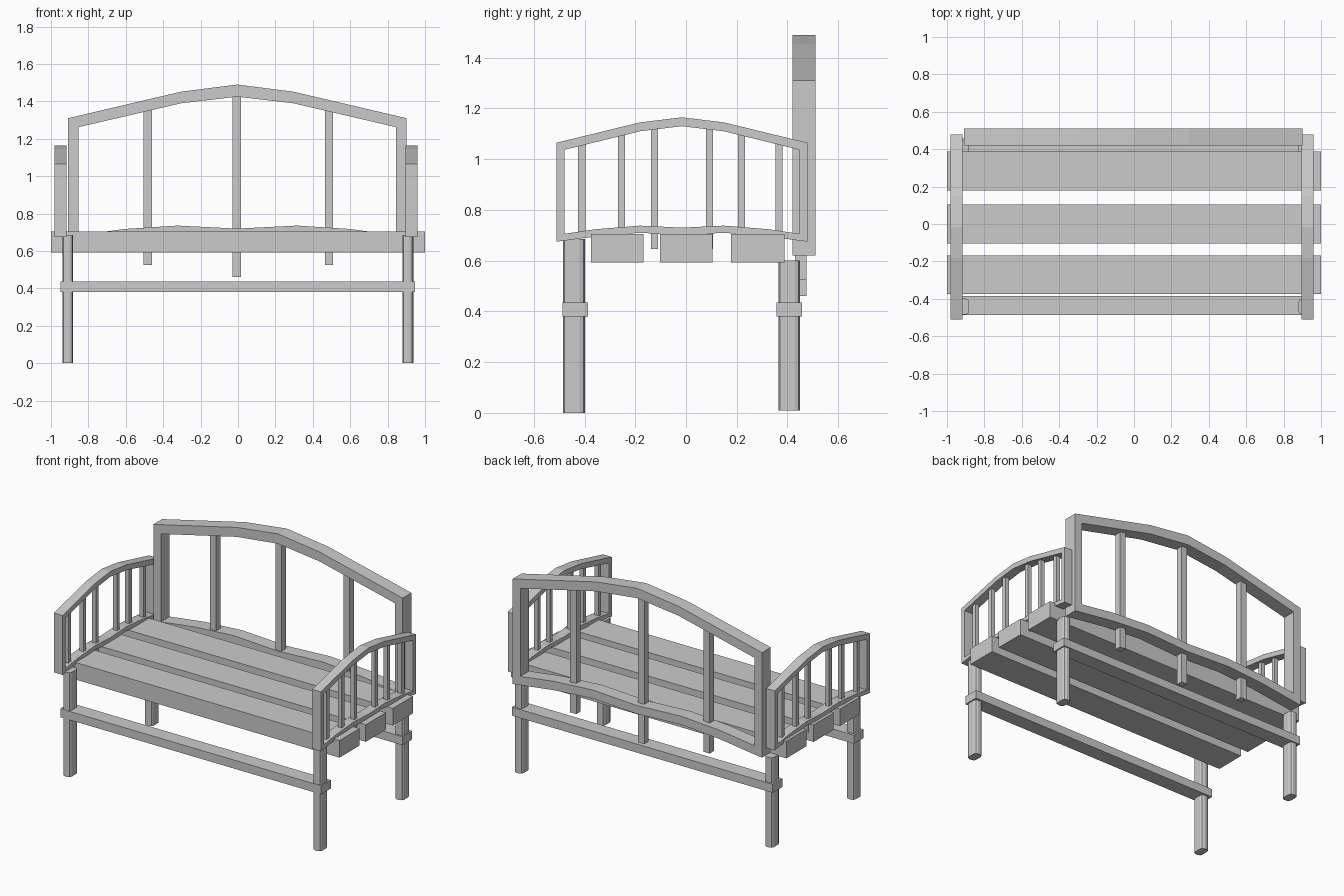
import bpy, bmesh
from mathutils import Vector

if "Cube" in bpy.data.objects:
    bpy.data.objects.remove(bpy.data.objects["Cube"])


def finish(name, bm):
    bmesh.ops.recalc_face_normals(bm, faces=bm.faces[:])
    me = bpy.data.meshes.new(name)
    bm.to_mesh(me)
    bm.free()
    ob = bpy.data.objects.new(name, me)
    bpy.context.collection.objects.link(ob)
    return ob


def box(name, x, y, z, round_r=0):
    """Box from (min, max) ranges; round_r rounds the vertical edges."""
    bm = bmesh.new()
    bmesh.ops.create_cube(bm, size=1)
    for v in bm.verts:
        v.co = Vector([r[0] if c < 0 else r[1] for c, r in zip(v.co, (x, y, z))])
    if round_r:
        edges = [e for e in bm.edges
                 if abs(e.verts[0].co.z - e.verts[1].co.z) > 0.1]
        bmesh.ops.bevel(bm, geom=edges, offset=round_r, segments=2,
                        profile=0.5, affect='EDGES')
    return finish(name, bm)


def symmetric(half, c):
    """Mirror a list of (u, z) points about u = 0 and shift by c."""
    full = half + [(-u, z) for u, z in reversed(half) if u != 0]
    return [(u + c, z) for u, z in full]


def frame(name, outer, inner, depth, to_xyz):
    """Closed frame between two matching loops, extruded through depth."""
    bm = bmesh.new()
    rings = [[bm.verts.new(to_xyz(u, z, d)) for u, z in loop]
             for loop, d in ((outer, depth[0]), (inner, depth[0]),
                             (inner, depth[1]), (outer, depth[1]))]
    n = len(outer)
    for k in range(4):
        a, b = rings[k], rings[(k + 1) % 4]
        for i in range(n):
            j = (i + 1) % n
            bm.faces.new((a[i], a[j], b[j], b[i]))
    return finish(name, bm)


# Seat planks
for i, y in enumerate([(-0.375, -0.168), (-0.103, 0.105), (0.178, 0.388)]):
    box(f"seat_plank_{i + 1}", (-1, 1), y, (0.593, 0.705))

# Legs with rounded corners
for side, x in (("left", -0.91), ("right", 0.908)):
    for name, y, z in (("front", -0.442, (0, 0.685)), ("back", 0.407, (0.01, 0.6))):
        box(f"{name}_leg_{side}", (x - 0.029, x + 0.029),
            (y - 0.043, y + 0.043), z, 0.02)

# Long rails joining the legs
box("front_rail", (-0.95, 0.945), (-0.487, -0.386), (0.38, 0.436))
box("back_rail", (-0.95, 0.945), (0.357, 0.457), (0.38, 0.436))

# Backrest frame: arched top, wavy bottom
def loop(top, bottom, c):
    return symmetric(top, c) + symmetric(bottom, c)[::-1]

frame("backrest_frame",
      loop([(-0.905, 1.31), (-0.3, 1.452), (0, 1.49)],
           [(-0.905, 0.62), (-0.6, 0.66), (-0.32, 0.68), (0, 0.665)], -0.004),
      loop([(-0.85, 1.262), (-0.3, 1.39), (0, 1.425)],
           [(-0.85, 0.685), (-0.6, 0.718), (-0.32, 0.736), (0, 0.72)], -0.004),
      (0.42, 0.511), lambda u, z, d: (u, d, z))

# Backrest spindles
for i, (x, lo, hi) in enumerate([(-0.482, 0.525, 1.37), (-0.007, 0.46, 1.44),
                                 (0.487, 0.525, 1.37)]):
    box(f"backrest_spindle_{i + 1}", (x - 0.022, x + 0.022), (0.43, 0.474), (lo, hi))

# Armrest frames and spindles
arm_outer = loop([(-0.494, 1.065), (-0.165, 1.145), (0, 1.165)],
                 [(-0.494, 0.675), (-0.34, 0.695), (-0.165, 0.71), (0, 0.7)], -0.016)
arm_inner = loop([(-0.463, 1.037), (-0.165, 1.11), (0, 1.13)],
                 [(-0.463, 0.706), (-0.34, 0.724), (-0.165, 0.738), (0, 0.73)], -0.016)
for side, x in (("left", (-0.98, -0.917)), ("right", (0.896, 0.959))):
    frame(f"armrest_frame_{side}", arm_outer, arm_inner, x,
          lambda u, z, d: (d, u, z))
    mid = sum(x) / 2
    for i, (y, lo, hi) in enumerate([(-0.411, 0.7, 1.06), (-0.255, 0.67, 1.1),
                                     (-0.124, 0.645, 1.125), (0.093, 0.645, 1.125),
                                     (0.219, 0.67, 1.1), (0.366, 0.7, 1.06)]):
        box(f"armrest_spindle_{side}_{i + 1}", (mid - 0.014, mid + 0.014),
            (y - 0.014, y + 0.014), (lo, hi))
